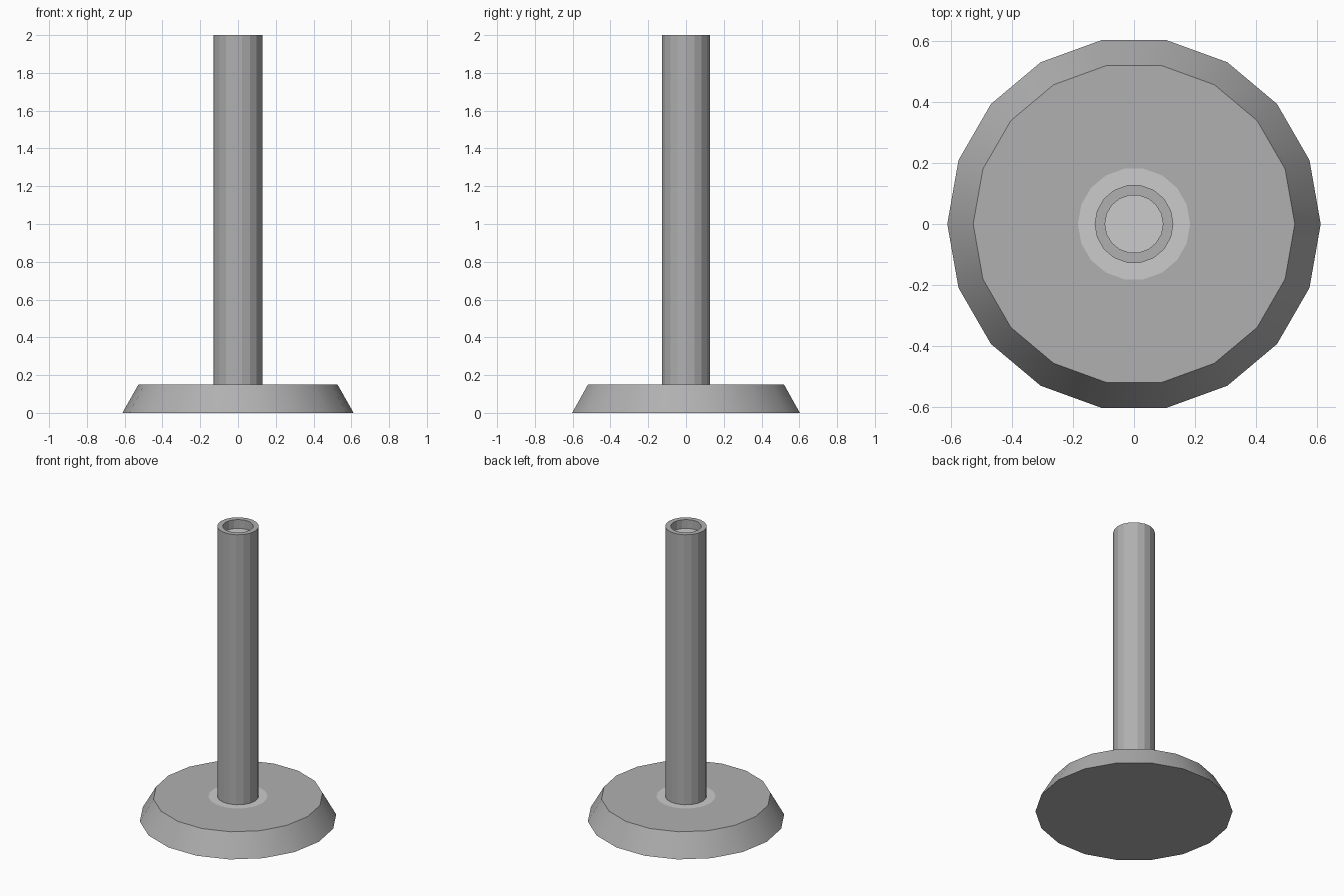
import bpy, math

if "Cube" in bpy.data.objects:
    bpy.data.objects.remove(bpy.data.objects["Cube"])

SIDES = 18

dark = bpy.data.materials.new("dark_grey")
dark.diffuse_color = (0.435, 0.435, 0.435, 1)
dark.use_nodes = True
dark.node_tree.nodes["Principled BSDF"].inputs["Base Color"].default_value = dark.diffuse_color


def lathe(name, profile, material=None, cap_start=False, cap_end=False):
    """Spin a profile of (radius, z) points around the z axis."""
    verts = [(r * math.cos(2 * math.pi * i / SIDES), r * math.sin(2 * math.pi * i / SIDES), z)
             for r, z in profile for i in range(SIDES)]
    faces = []
    for k in range(len(profile) - 1):
        a, b = k * SIDES, (k + 1) * SIDES
        for i in range(SIDES):
            j = (i + 1) % SIDES
            faces.append((a + i, a + j, b + j, b + i))
    if cap_start:
        faces.append(tuple(reversed(range(SIDES))))
    if cap_end:
        last = (len(profile) - 1) * SIDES
        faces.append(tuple(range(last, last + SIDES)))
    mesh = bpy.data.meshes.new(name)
    mesh.from_pydata(verts, [], faces)
    if material:
        mesh.materials.append(material)
    obj = bpy.data.objects.new(name, mesh)
    bpy.context.collection.objects.link(obj)
    return obj


# tapered base plate with an opening for the collar disc
base = lathe("base", [(0.612, 0), (0.527, 0.15), (0.184, 0.15)], dark, cap_start=True)
bpy.context.view_layer.objects.active = base
base.select_set(True)
bpy.ops.object.shade_smooth_by_angle(angle=math.radians(30))

# flush light disc around the foot of the pole
lathe("collar", [(0.184, 0.15), (0.129, 0.15)])

# hollow-topped pole
lathe("pole", [(0.129, 0.15), (0.129, 2.0), (0.095, 2.0), (0.095, 1.94)], dark)

# light plug recessed in the pole top
lathe("pole_plug", [(0.095, 1.94), (0.05, 1.94)], cap_end=True)
